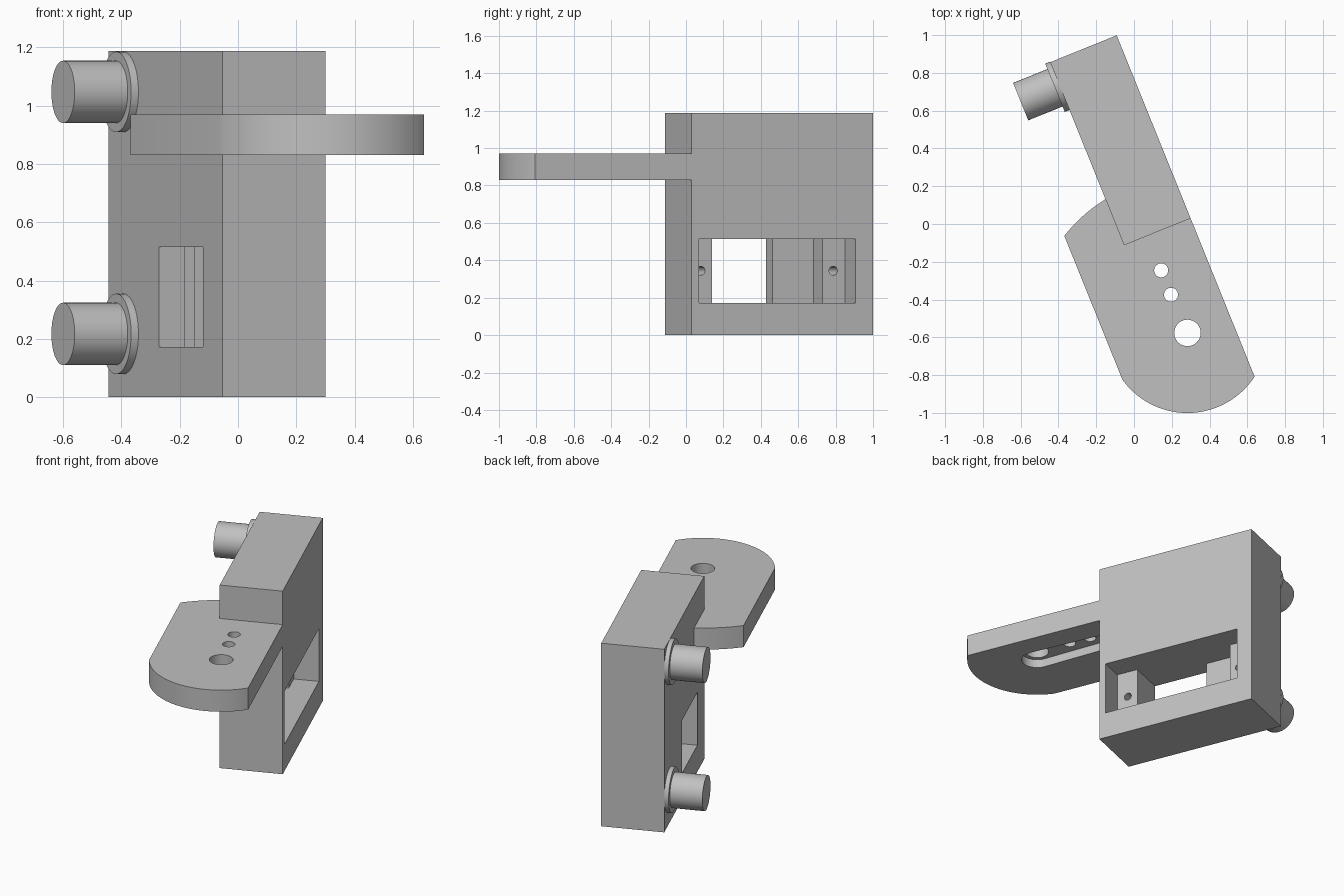
import bpy, bmesh
from math import sin, cos, acos, asin, pi, radians
from mathutils import Matrix

if "Cube" in bpy.data.objects:
    bpy.data.objects.remove(bpy.data.objects["Cube"])

grey = bpy.data.materials.new("light_grey")
grey.use_nodes = True
colour = (0.53, 0.53, 0.53, 1)
grey.diffuse_color = colour
grey.node_tree.nodes["Principled BSDF"].inputs["Base Color"].default_value = colour

# the whole bracket is built square, then turned and moved by this
PLACE = Matrix.Translation((0.30, 0.03, 0)) @ Matrix.Rotation(radians(22), 4, 'Z')


def add_object(name, bm):
    bmesh.ops.recalc_face_normals(bm, faces=bm.faces)
    mesh = bpy.data.meshes.new(name)
    bm.to_mesh(mesh)
    bm.free()
    mesh.materials.append(grey)
    obj = bpy.data.objects.new(name, mesh)
    bpy.context.collection.objects.link(obj)
    return obj


def prism(name, outline, z0, z1):
    bm = bmesh.new()
    face = bm.faces.new([bm.verts.new((x, y, z0)) for x, y in outline])
    top = bmesh.ops.extrude_face_region(bm, geom=[face])["geom"]
    verts = [v for v in top if isinstance(v, bmesh.types.BMVert)]
    bmesh.ops.translate(bm, verts=verts, vec=(0, 0, z1 - z0))
    return add_object(name, bm)


def arc(cx, cy, r, a0, a1, n=32):
    return [(cx + r * cos(a0 + (a1 - a0) * i / n),
             cy + r * sin(a0 + (a1 - a0) * i / n)) for i in range(n + 1)]


def circle(cx, cy, r, n=48):
    return arc(cx, cy, r, 0, 2 * pi, n)[:-1]


def rod(name, r, x0, x1, y, z, n=64):
    # cylinder lying along x
    bm = bmesh.new()
    place = Matrix.Translation(((x0 + x1) / 2, y, z)) @ Matrix.Rotation(pi / 2, 4, 'Y')
    bmesh.ops.create_cone(bm, cap_ends=True, segments=n, radius1=r, radius2=r,
                          depth=x1 - x0, matrix=place)
    return add_object(name, bm)


def combine(target, other, operation):
    mod = target.modifiers.new("combine", 'BOOLEAN')
    mod.operation = operation
    mod.solver = 'EXACT'
    mod.object = other
    bpy.context.view_layer.objects.active = target
    bpy.ops.object.modifier_apply(modifier=mod.name)
    bpy.data.objects.remove(other)


# upright block
W, L, H = 0.38, 1.045, 1.187
body = prism("bracket_body", [(-W, 0), (0, 0), (0, L), (-W, L)], 0, H)

# arm plate: round nose and a wide arc at the rear, both about the pivot
PX, PY, NOSE, REAR, LEFT = -0.243, -0.556, 0.424, 0.83, -0.655
nose_start = pi + acos((PX - LEFT) / NOSE)
nose_end = 2 * pi - acos(-PX / NOSE)
rear_start = pi / 2 + asin(0.06 / REAR)
rear_end = pi / 2 + asin((PX - LEFT) / REAR)
# the nose begins on the left side, just past its widest point
outline = (arc(PX, PY, NOSE, nose_start, nose_end, 48) + [(0, 0)]
           + arc(PX, PY, REAR, rear_start, rear_end, 24))
plate = prism("arm_plate", outline, 0.83, 0.97)
combine(body, plate, 'UNION')

# horn recess under the arm, then the pivot and screw holes through it
slot = (arc(PX, PY, 0.095, pi, 2 * pi, 24) + arc(PX, -0.1, 0.08, 0, pi, 24))
combine(body, prism("horn_recess", slot, 0.78, 0.885), 'DIFFERENCE')
for x, y, r in ((PX, PY, 0.07), (-0.248, -0.336, 0.037), (-0.248, -0.197, 0.037)):
    combine(body, prism("arm_hole", circle(x, y, r), 0.86, 1.1), 'DIFFERENCE')

# stepped motor pocket, open on both sides
pocket = [(0.05, 0.043), (0.05, 0.946), (-0.152, 0.946), (-0.152, 0.817),
          (-0.286, 0.817), (-0.286, 0.583), (-0.45, 0.583), (-0.45, 0.18),
          (-0.152, 0.18), (-0.152, 0.043)]
combine(body, prism("motor_pocket", pocket, 0.172, 0.515), 'DIFFERENCE')

# screw holes in the pocket ledges
for y in (0.115, 0.878):
    combine(body, rod("ledge_hole", 0.024, -0.28, -0.1, y, 0.344, 32), 'DIFFERENCE')

parts = [body]

# two pegs with flanges on the side
for level, z in (("lower", 0.217), ("upper", 1.047)):
    parts.append(rod(level + "_flange", 0.138, -0.407, -W, 0.91, z))
    parts.append(rod(level + "_peg", 0.107, -0.603, -0.40, 0.91, z))

bpy.ops.object.select_all(action='DESELECT')
for obj in parts:
    obj.matrix_world = PLACE
    obj.select_set(True)
bpy.context.view_layer.objects.active = body
bpy.ops.object.shade_smooth_by_angle(angle=radians(30))
